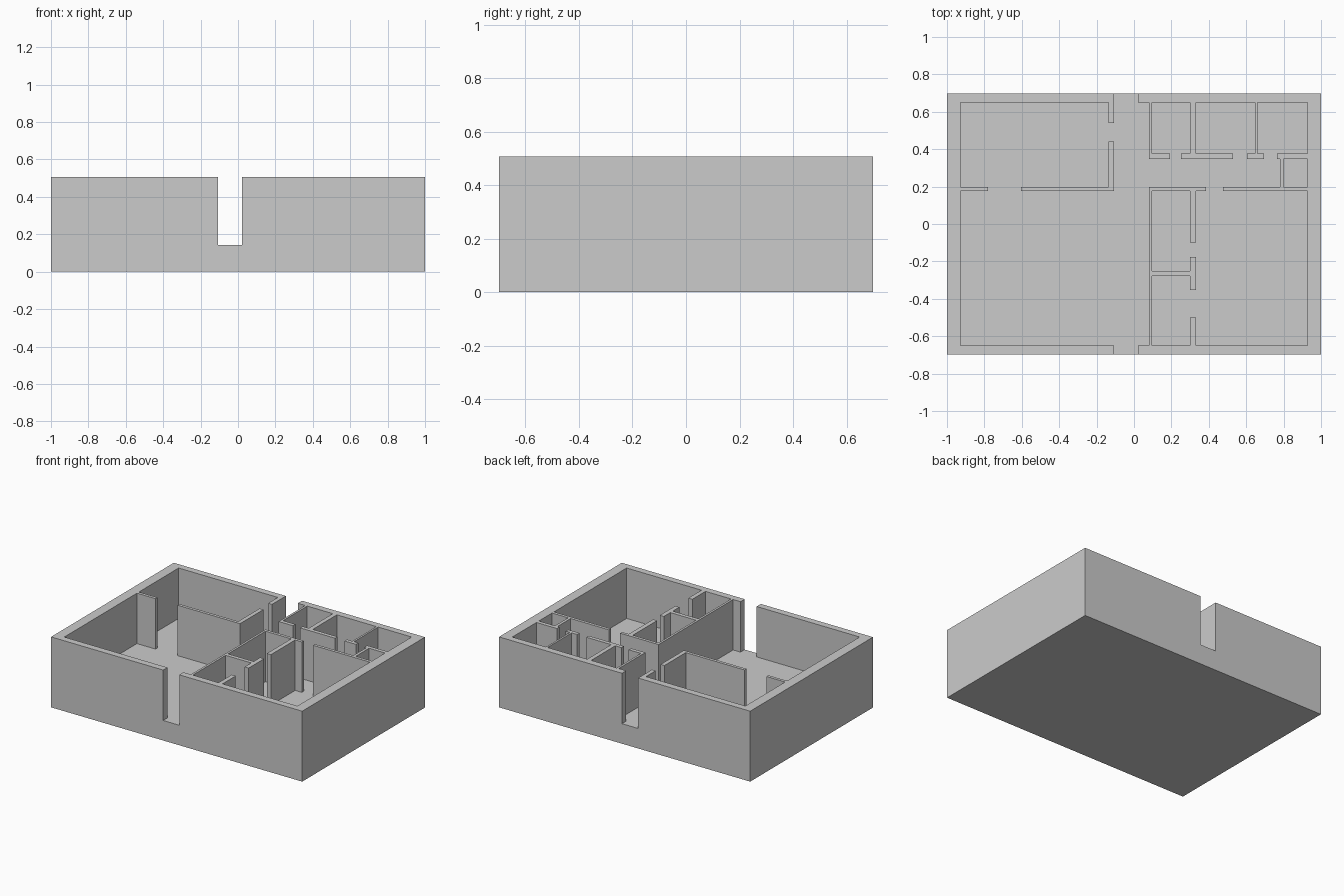
import bpy, bmesh, math
from mathutils import Vector

if "Cube" in bpy.data.objects:
    bpy.data.objects.remove(bpy.data.objects["Cube"])

X, Y = 1.0, 0.698          # outer half sizes
IX, IY = 0.928, 0.65       # inner faces of the outer walls
FLOOR, TOP = 0.144, 0.507  # floor level and wall top
GL, GR = -0.107, 0.021     # hallway opening, same front and back


def h(y0, y1, *spans):
    """Wall pieces along x, between the doorways."""
    return [(a, b, y0, y1) for a, b in spans]


def v(x0, x1, *spans):
    """Wall pieces along y, between the doorways."""
    return [(x0, x1, a, b) for a, b in spans]


walls = []
# Outer walls, front and back split by the hallway
walls += v(-X, -IX, (-Y, Y)) + v(IX, X, (-Y, Y))
for s in (-1, 1):
    walls += h(min(s * IY, s * Y), max(s * IY, s * Y), (-X, GL), (GR, X))
# Back left room
walls += v(-0.137, GL, (0.176, 0.441), (0.54, IY))
walls += h(0.176, 0.198, (-IX, -0.78), (-0.604, GL))
# Front right rooms
walls += v(0.08, 0.096, (-IY, 0.198))
walls += h(0.176, 0.198, (0.08, 0.385), (0.476, IX))
walls += v(0.30, 0.332, (-IY, -0.5), (-0.353, -0.177), (-0.10, 0.176))
walls += h(-0.278, -0.25, (0.096, 0.30))
# Back right rooms
walls += v(0.08, 0.096, (0.348, IY))
walls += h(0.348, 0.376, (0.08, 0.193), (0.251, 0.53), (0.604, 0.695), (0.765, IX))
walls += v(0.30, 0.332, (0.376, IY))
walls += v(0.647, 0.661, (0.376, IY))
walls += v(0.78, 0.80, (0.198, 0.348))

# Merge slab and walls into one clean solid on the grid of all wall lines
axes = (sorted({c for w in walls for c in w[:2]}),
        sorted({c for w in walls for c in w[2:]}),
        [0, FLOOR, TOP])
size = [len(a) - 1 for a in axes]


def solid(c):
    if any(not 0 <= c[k] < size[k] for k in range(3)):
        return False
    if c[2] == 0:
        return True
    x, y = ((axes[k][c[k]] + axes[k][c[k] + 1]) / 2 for k in (0, 1))
    return any(a < x < b and p < y < q for a, b, p, q in walls)


bm = bmesh.new()
for i in range(size[0]):
    for j in range(size[1]):
        for l in range(size[2]):
            cell = (i, j, l)
            if not solid(cell):
                continue
            for k in range(3):
                for d in (0, 1):
                    near = list(cell)
                    near[k] += 2 * d - 1
                    if solid(near):
                        continue
                    # Exposed side of this cell
                    u, w = (k + 1) % 3, (k + 2) % 3
                    quad = []
                    for du, dw in ((0, 0), (1, 0), (1, 1), (0, 1)):
                        p = Vector()
                        p[k] = axes[k][cell[k] + d]
                        p[u] = axes[u][cell[u] + du]
                        p[w] = axes[w][cell[w] + dw]
                        quad.append(bm.verts.new(p))
                    bm.faces.new(quad if d else quad[::-1])
bmesh.ops.remove_doubles(bm, verts=bm.verts[:], dist=1e-5)
bmesh.ops.dissolve_limit(bm, angle_limit=math.radians(1),
                         verts=bm.verts[:], edges=bm.edges[:])

mesh = bpy.data.meshes.new("floor_plan")
bm.to_mesh(mesh)
bm.free()
bpy.context.collection.objects.link(bpy.data.objects.new("floor_plan", mesh))
